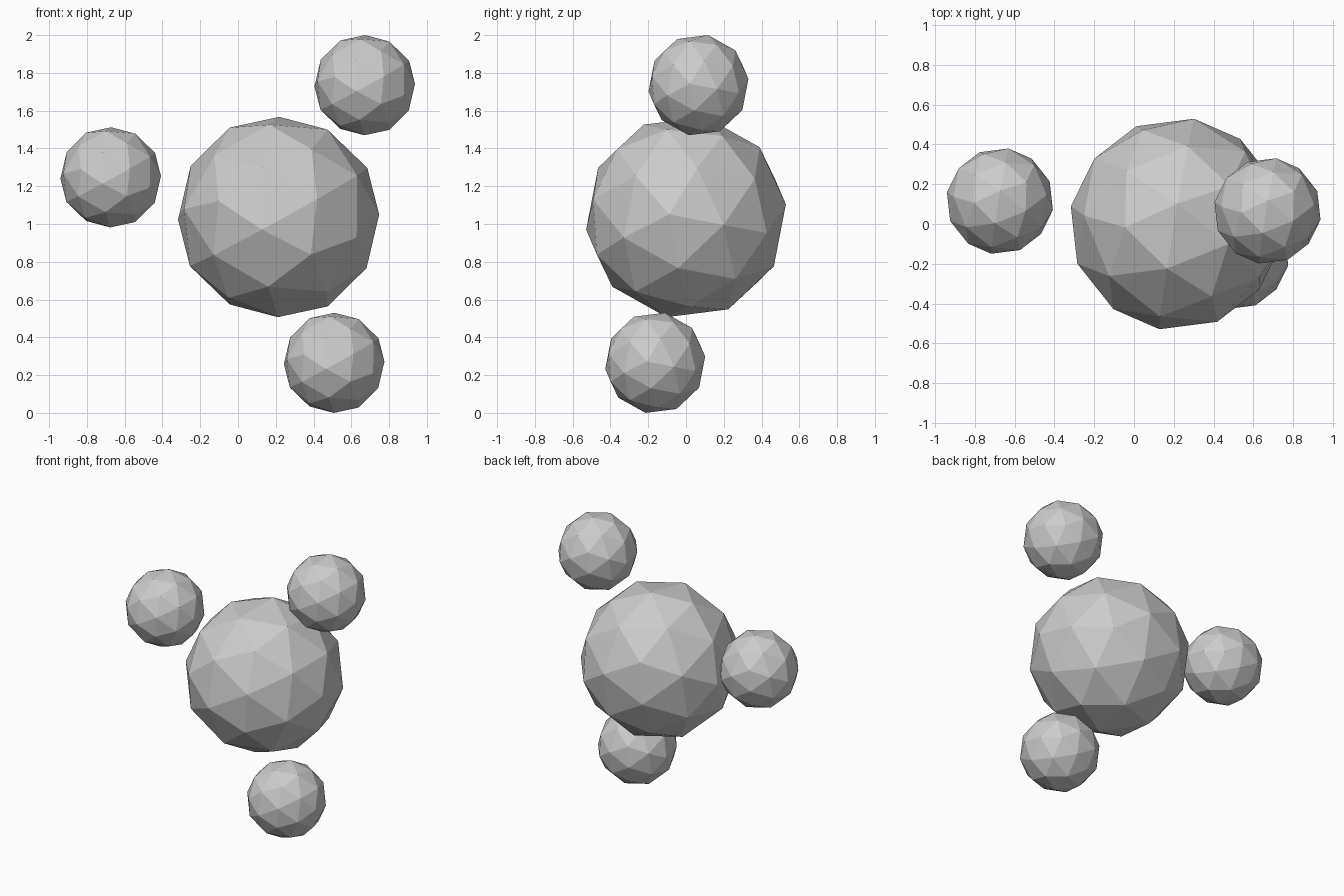
import bpy
from mathutils import Vector, Matrix

if "Cube" in bpy.data.objects:
    bpy.data.objects.remove(bpy.data.objects["Cube"])

# Shared tilt: one five-fold corner points almost along +x
axis = Vector((0.985, -0.165, 0.025)).normalized()
side = Vector((0.058, 0.480, 0.876))
side = (side - axis * side.dot(axis)).normalized()
tilt = Matrix((side, axis.cross(side), axis)).transposed().to_euler()


def ball(name, radius, location):
    bpy.ops.mesh.primitive_ico_sphere_add(
        subdivisions=2, radius=radius, location=location, rotation=tilt)
    obj = bpy.context.object
    obj.name = name
    bpy.ops.object.shade_flat()
    return obj


# Large central ball
ball("central_ball", 0.54, (0.215, 0.0, 1.037))

# Three small balls around it
ball("left_ball", 0.27, (-0.674, 0.115, 1.247))
ball("upper_ball", 0.27, (0.671, 0.066, 1.735))
ball("lower_ball", 0.27, (0.509, -0.163, 0.265))
